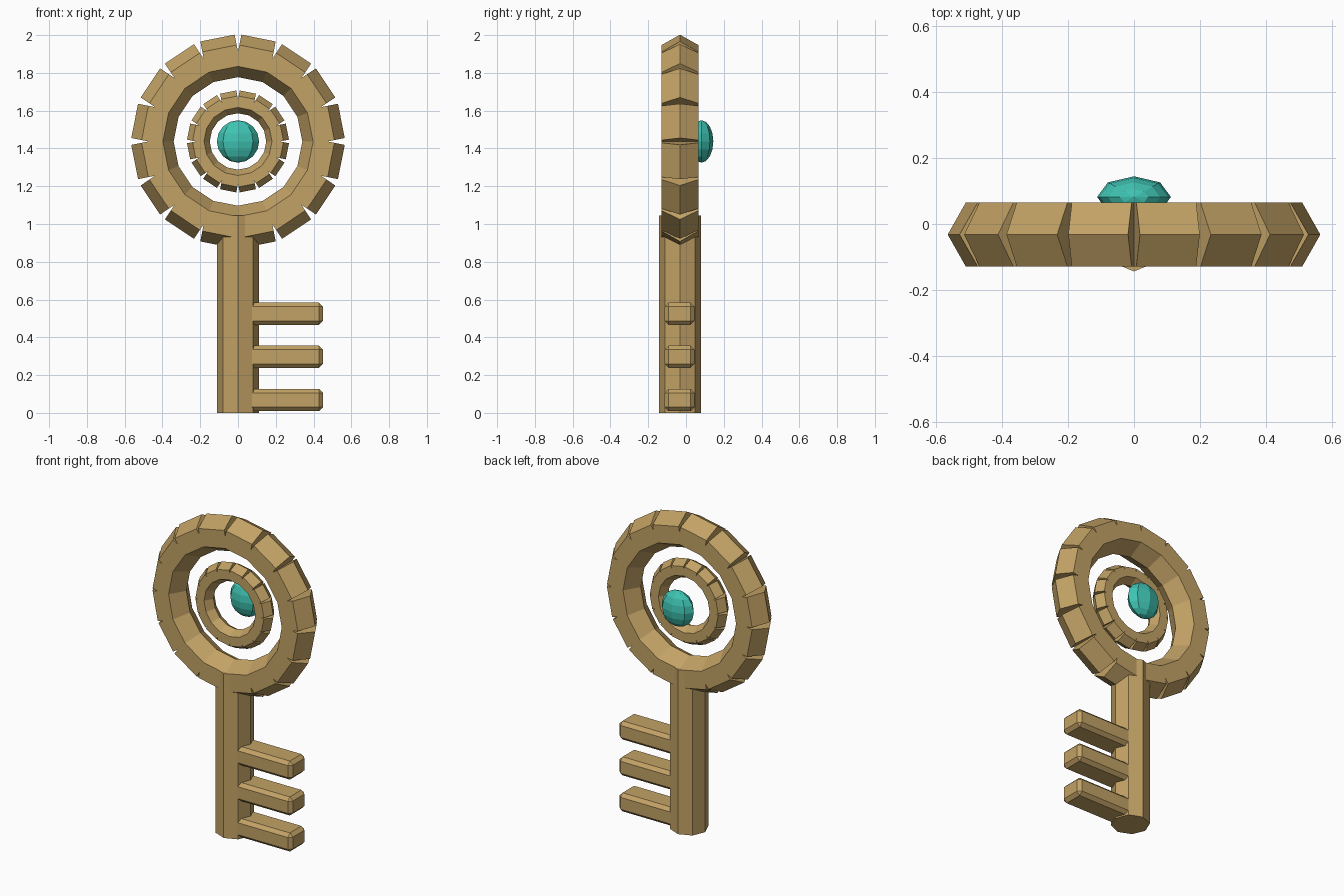
import bpy, bmesh
from math import sin, cos, tan, pi, radians
from mathutils import Matrix

if "Cube" in bpy.data.objects:
    bpy.data.objects.remove(bpy.data.objects["Cube"])

CY, CZ = -0.032, 1.437   # centre of the key head


def material(name, colour):
    m = bpy.data.materials.new(name)
    m.diffuse_color = colour
    m.use_nodes = True
    m.node_tree.nodes["Principled BSDF"].inputs["Base Color"].default_value = m.diffuse_color
    return m


GOLD = material("gold", (0.54, 0.36, 0.13, 1))
TEAL = material("teal", (0.05, 0.55, 0.45, 1))


def finish(name, bm, mat):
    bmesh.ops.remove_doubles(bm, verts=bm.verts, dist=1e-5)
    bmesh.ops.recalc_face_normals(bm, faces=bm.faces)
    me = bpy.data.meshes.new(name)
    bm.to_mesh(me)
    bm.free()
    me.materials.append(mat)
    ob = bpy.data.objects.new(name, me)
    bpy.context.collection.objects.link(ob)
    return ob


def notched_ring(name, radius, tube, half_len, n=16):
    """Ring of straight hexagonal links that join inside and gape outside."""
    bm = bmesh.new()
    t = tan(pi / n)
    split = half_len / t               # radius where neighbours part
    w = tube * sin(radians(60))
    prof = [(split, -w), (radius + tube / 2, -w), (radius + tube, 0),
            (radius + tube / 2, w), (split, w),
            (radius - tube / 2, w), (radius - tube, 0), (radius - tube / 2, -w)]
    for k in range(n):
        a = (k + 0.5) * 2 * pi / n
        ends = []
        for s in (-1, 1):
            row = []
            for r, y in prof:
                h = s * min(half_len, r * t)
                row.append(bm.verts.new((r * cos(a) - h * sin(a), CY + y,
                                         CZ + r * sin(a) + h * cos(a))))
            ends.append(row)
            bm.faces.new(row[:5])      # notch wall
        p, q = ends
        for i in range(8):
            j = (i + 1) % 8
            bm.faces.new((p[i], p[j], q[j], q[i]))
    return finish(name, bm, GOLD)


# Head: large and small notched rings
notched_ring("outer_ring", 0.446, 0.112, 0.0925)
notched_ring("inner_ring", 0.2065, 0.06, 0.0435)

# Gem: flattened low-poly ball on the back
bm = bmesh.new()
bmesh.ops.create_uvsphere(bm, u_segments=8, v_segments=8, radius=0.112,
                          matrix=Matrix.Translation((0, 0.082, CZ)) @ Matrix.Diagonal((1, 0.56, 1, 1)))
finish("gem", bm, TEAL)

# Shaft: octagonal bar
bm = bmesh.new()
bmesh.ops.create_cone(bm, cap_ends=True, segments=8, radius1=0.112, radius2=0.112,
                      depth=1.045, matrix=Matrix.Translation((0, CY, 0.5225)))
finish("shaft", bm, GOLD)

# Teeth: three chamfered bars
for i, z in enumerate((0.068, 0.297, 0.525)):
    bm = bmesh.new()
    bmesh.ops.create_cube(bm, size=1, matrix=Matrix.Translation((0.25, CY - 0.002, z))
                          @ Matrix.Diagonal((0.40, 0.158, 0.118, 1)))
    bmesh.ops.bevel(bm, geom=bm.edges[:], offset=0.021, segments=1,
                    affect='EDGES', profile=0.5)
    finish(f"tooth_{i + 1}", bm, GOLD)
